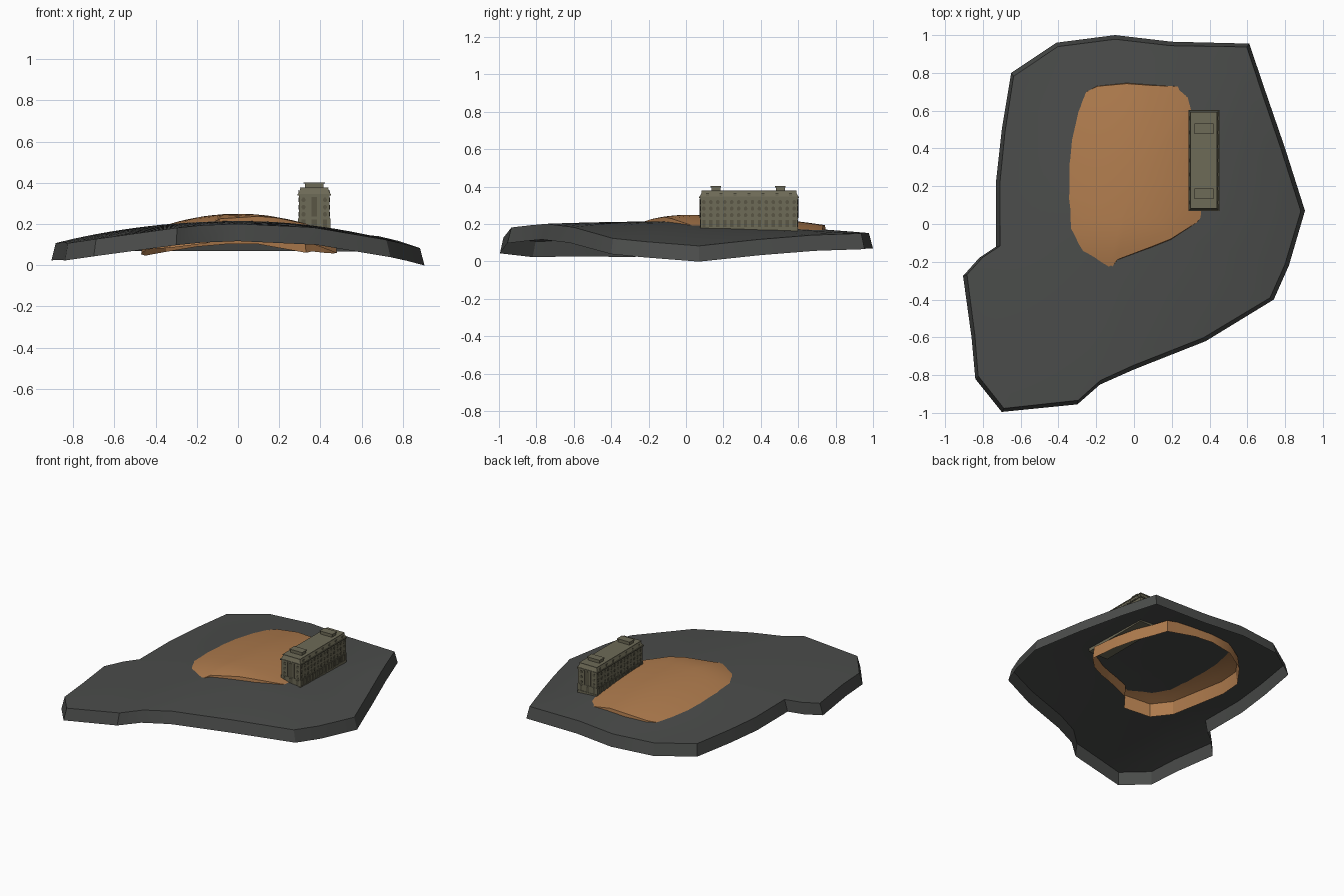
import bpy, bmesh, math
from mathutils import Vector, Matrix

if "Cube" in bpy.data.objects:
    bpy.data.objects.remove(bpy.data.objects["Cube"])


def material(name, rgb):
    m = bpy.data.materials.new(name)
    m.diffuse_color = (*rgb, 1)
    m.use_nodes = True
    m.node_tree.nodes["Principled BSDF"].inputs["Base Color"].default_value = m.diffuse_color
    return m


ROCK = material("dark_grey", (0.07, 0.073, 0.07))
EARTH = material("orange_earth", (0.43, 0.2, 0.075))
STONE = material("olive_stone", (0.155, 0.145, 0.095))
DARK = material("olive_shadow", (0.1, 0.093, 0.06))


def finish(bm, name, mat, smooth=False):
    me = bpy.data.meshes.new(name)
    bm.normal_update()
    bm.to_mesh(me)
    bm.free()
    ob = bpy.data.objects.new(name, me)
    me.materials.append(mat)
    bpy.context.collection.objects.link(ob)
    if smooth:
        bpy.context.view_layer.objects.active = ob
        ob.select_set(True)
        bpy.ops.object.shade_smooth_by_angle(angle=math.radians(25))
        ob.select_set(False)
    return ob


def ground_height(x, y):
    b = max(y, 0)
    base = 0.215 - 0.065 * b ** 1.3 - 0.025 * min(y, 0) ** 2
    k = (0.17 if x > 0 else 0.135) * (1 - b ** 1.5)
    return base - k * x * x


def mound_height(x, y):
    return 0.25 - 0.45 * x * x - (0.1 if y > 0 else 0.6) * y * y


def curved_sheet(name, outline, centre, height, inset, depth, mat, rings=10):
    """Domed sheet of shrinking rings with a flared open skirt."""
    bm = bmesh.new()
    c = Vector(centre)
    pts = [Vector(p) for p in outline]
    top = [p - (p - c).normalized() * inset for p in pts]
    loops = [[bm.verts.new((p.x, p.y, height(t.x, t.y) - depth)) for p, t in zip(pts, top)]]
    for i in range(rings):
        f = 1 - i / rings
        ring = [c + (t - c) * f for t in top]
        loops.append([bm.verts.new((p.x, p.y, height(p.x, p.y))) for p in ring])
    n = len(pts)
    for a, b in zip(loops, loops[1:]):
        for i in range(n):
            j = (i + 1) % n
            bm.faces.new((a[i], a[j], b[j], b[i]))
    mid = bm.verts.new((c.x, c.y, height(c.x, c.y)))
    for i in range(n):
        bm.faces.new((loops[-1][i], loops[-1][(i + 1) % n], mid))
    return finish(bm, name, mat, True)


# Ground plate and mound, outlines run anticlockwise
ground = [(0.905, 0.07), (0.80, 0.4), (0.70, 0.69), (0.61, 0.955), (0.2, 0.965), (-0.1, 1.0),
          (-0.41, 0.96), (-0.65, 0.80), (-0.70, 0.5), (-0.73, 0.23), (-0.73, -0.12),
          (-0.82, -0.18), (-0.905, -0.275), (-0.86, -0.6), (-0.84, -0.82), (-0.70, -0.995),
          (-0.3, -0.955), (-0.18, -0.85), (0, -0.77), (0.38, -0.62), (0.74, -0.40), (0.82, -0.22)]
curved_sheet("ground_plate", ground, (-0.1, 0.0), ground_height, 0.022, 0.084, ROCK, 14)

mound = [(0.48, 0.15), (0.46, 0.35), (0.42, 0.5), (0.36, 0.62), (0.33, 0.735), (0.1, 0.745),
         (-0.04, 0.755), (-0.2, 0.74), (-0.35, 0.66), (-0.45, 0.52), (-0.47, 0.35),
         (-0.45, 0.1), (-0.42, -0.1), (-0.33, -0.23), (-0.15, -0.28), (-0.09, -0.2),
         (0.1, -0.13), (0.2, -0.09), (0.34, 0.0)]
curved_sheet("earth_mound", mound, (0, 0.25), mound_height, 0.012, 0.09, EARTH, 10)


# Building
CX, CY = 0.37, 0.337


def block(name, sx, sy, z0, z1, dy=0.0, taper=0.0, mat=STONE):
    """Box, its top drawn in by taper on every side."""
    bm = bmesh.new()
    bmesh.ops.create_cube(bm, size=1)
    for v in bm.verts:
        up = v.co.z > 0
        t = 2 * taper if up else 0
        v.co = (CX + v.co.x * (sx - t), CY + dy + v.co.y * (sy - t), z1 if up else z0)
    return finish(bm, name, mat)


W, L = 0.15, 0.52
block("building_walls", W, L, 0.155, 0.342)
block("base_course", W + 0.006, L + 0.006, 0.155, 0.182)
block("floor_band", W + 0.005, L + 0.005, 0.226, 0.231)
block("cornice", W + 0.014, L + 0.014, 0.338, 0.346)
block("mansard_roof", W + 0.006, L + 0.006, 0.346, 0.374, taper=0.012)
block("roof_edge", W - 0.01, L - 0.01, 0.372, 0.378)
for side, dy in (("front", -0.177), ("back", 0.168)):
    block(side + "_roof_house", 0.092, 0.048, 0.376, 0.396, dy)
    block(side + "_roof_house_cap", 0.102, 0.056, 0.396, 0.402, dy)


# Windows, as shallow panels on all four walls
def panel(bm, face, u, z, w, h, sides=8, thick=0.0025):
    """face 0..3 = right, back, left, front; u runs along the wall."""
    out = (W if face % 2 == 0 else L) / 2
    if sides == 4:
        prof = [(-w / 2, -h / 2), (w / 2, -h / 2), (w / 2, h / 2), (-w / 2, h / 2)]
    else:
        prof = [(math.cos(a) * w / 2, math.sin(a) * h / 2)
                for a in (2 * math.pi * (i + 0.5) / sides for i in range(sides))]
    turn = Matrix.Rotation(face * math.pi / 2, 3, 'Z')
    rows = []
    for d in (out - 0.001, out + thick):
        rows.append([bm.verts.new(turn @ Vector((d, u + a, z + b)) + Vector((CX, CY, 0)))
                     for a, b in prof])
    bm.faces.new(rows[1])
    n = len(prof)
    for i in range(n):
        j = (i + 1) % n
        bm.faces.new((rows[0][i], rows[0][j], rows[1][j], rows[1][i]))


win, piers = bmesh.new(), bmesh.new()
N = 14
pitch = L / N
for face in (0, 2):
    for i in range(N):
        u = (i + 0.5 - N / 2) * pitch
        for z in (0.247, 0.282, 0.317):
            panel(win, face, u, z, 0.02, 0.023)
        panel(win, face, u, 0.203, 0.018, 0.038, 4)
    for i in range(N + 1):
        panel(piers, face, (i - N / 2) * pitch * 0.98, 0.204, 0.01, 0.046, 4, 0.005)
for face in (1, 3):
    for s in (-1, 1):
        for z in (0.247, 0.282, 0.317):
            panel(win, face, s * 0.052, z, 0.02, 0.023)
        panel(win, face, s * 0.052, 0.203, 0.018, 0.038, 4)
        panel(piers, face, s * 0.025, 0.284, 0.006, 0.104, 4, 0.005)
    panel(win, face, 0, 0.284, 0.026, 0.095, 4)
    panel(win, face, 0, 0.203, 0.026, 0.04, 4)
finish(win, "windows", DARK)
finish(piers, "wall_piers", STONE)

# Dormers along the mansard roof
dormers = bmesh.new()
for face in (0, 2):
    for i in range(0, N, 2):
        panel(dormers, face, (i + 1 - N / 2) * pitch, 0.357, 0.016, 0.016, 4, 0.002)
finish(dormers, "roof_dormers", STONE)
